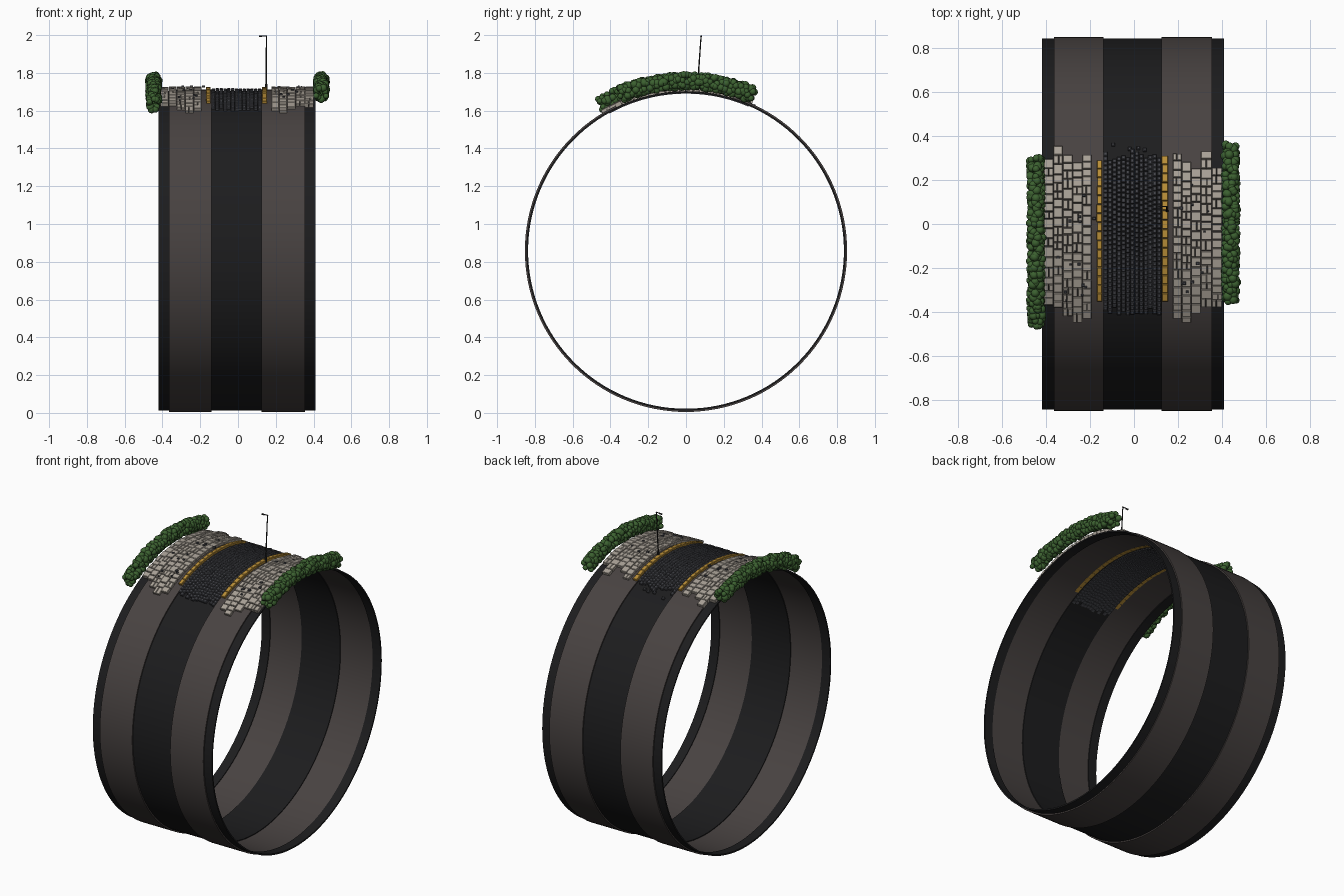
import bpy, bmesh, random
from math import sin, cos, pi, asin
from mathutils import Vector, Matrix

if "Cube" in bpy.data.objects:
    bpy.data.objects.remove(bpy.data.objects["Cube"])

random.seed(7)
ZC = 0.858   # height of the ring's axis (axis runs along x)


def material(name, color):
    m = bpy.data.materials.new(name)
    m.diffuse_color = (*color, 1)
    m.use_nodes = True
    m.node_tree.nodes["Principled BSDF"].inputs["Base Color"].default_value = m.diffuse_color
    return m


DARK = material("dark_asphalt", (0.012, 0.012, 0.013))
BAND = material("brown_grey", (0.065, 0.055, 0.053))
STONE = material("pale_stone", (0.40, 0.36, 0.31))
COBBLE = material("cobble_grey", (0.06, 0.062, 0.072))
YELLOW = material("yellow_paint", (0.50, 0.28, 0.04))
LEAF = material("leaf_green", (0.045, 0.12, 0.03))
IRON = material("iron", (0.02, 0.02, 0.02))


def polar(x, a, r):
    """Point at angle a from the ring's top (positive towards the back)."""
    return Vector((x, r * sin(a), ZC + r * cos(a)))


def finish(bm, name, mat, smooth=None):
    bmesh.ops.recalc_face_normals(bm, faces=bm.faces[:])
    me = bpy.data.meshes.new(name)
    bm.to_mesh(me)
    bm.free()
    me.materials.append(mat)
    ob = bpy.data.objects.new(name, me)
    bpy.context.collection.objects.link(ob)
    if smooth:
        bpy.context.view_layer.objects.active = ob
        ob.select_set(True)
        bpy.ops.object.shade_smooth_by_angle(angle=smooth)
        ob.select_set(False)
    return ob


def ring(name, x0, x1, r0, r1, mat, n=128):
    bm = bmesh.new()
    prof = [(x0, r0), (x1, r0), (x1, r1), (x0, r1)]
    loops = [[bm.verts.new(polar(x, 2 * pi * i / n, r)) for x, r in prof] for i in range(n)]
    for i in range(n):
        p, q = loops[i], loops[(i + 1) % n]
        for k in range(4):
            l = (k + 1) % 4
            bm.faces.new((p[k], p[l], q[l], q[k]))
    finish(bm, name, mat, 0.6)


def block(bm, x0, x1, a0, a1, r0, r1, c=0.002):
    """Curved paving block with a chamfered top."""
    ca = c / r1
    rows = [(x0, x1, a0, a1, r0), (x0, x1, a0, a1, r1 - c),
            (x0 + c, x1 - c, a0 + ca, a1 - ca, r1)]
    L = [[bm.verts.new(polar(x, a, r)) for x, a in
          ((xa, aa), (xb, aa), (xb, ab), (xa, ab))] for xa, xb, aa, ab, r in rows]
    for lo, hi in zip(L, L[1:]):
        for k in range(4):
            l = (k + 1) % 4
            bm.faces.new((lo[k], lo[l], hi[l], hi[k]))
    bm.faces.new(L[0])
    bm.faces.new(L[-1])


# Ring bands
ring("left_edge_ring", -0.42, -0.362, 0.836, 0.845, DARK)
ring("left_pavement_ring", -0.365, -0.14, 0.841, 0.853, BAND)
ring("road_ring", -0.142, 0.127, 0.836, 0.845, DARK)
ring("right_pavement_ring", 0.125, 0.355, 0.841, 0.853, BAND)
ring("right_edge_ring", 0.352, 0.41, 0.836, 0.845, DARK)


# Pale paving stones: columns of uneven bricks with ragged ends
def paving(name, columns):
    bm = bmesh.new()
    for x0, x1, y0, y1 in columns:
        a, end = asin(y0 / 0.868), asin(y1 / 0.868)
        split = False
        while a < end:
            da = random.uniform(0.036, 0.058)
            top = 0.868 + random.uniform(-0.002, 0.003)
            if random.random() < 0.3:
                m = x0 + (x1 - x0) * random.uniform(0.4, 0.6)
                block(bm, x0 + 0.001, m - 0.001, a, a + da - 0.004, 0.842, top)
                block(bm, m + 0.001, x1 - 0.001, a, a + da - 0.004, 0.842, top - 0.001)
            else:
                block(bm, x0 + 0.001, x1 - 0.001, a, a + da - 0.004, 0.842, top)
            a += da
    finish(bm, name, STONE)


paving("left_paving", [(-0.41, -0.367, -0.37, 0.27), (-0.367, -0.325, -0.38, 0.32),
                       (-0.325, -0.28, -0.42, 0.29), (-0.28, -0.235, -0.45, 0.26),
                       (-0.235, -0.192, -0.43, 0.31)])
paving("right_paving", [(0.176, 0.218, -0.43, 0.31), (0.218, 0.26, -0.45, 0.27),
                        (0.26, 0.305, -0.41, 0.25), (0.305, 0.355, -0.38, 0.31),
                        (0.355, 0.402, -0.38, 0.25)])

# Cobbled road, deep enough to show on the inside of the ring
bm = bmesh.new()
cols, w = 13, 0.265 / 13
for i in range(cols):
    x = -0.14 + i * w
    a = -0.50 + random.uniform(-0.01, 0.05)
    end = 0.36 + random.uniform(-0.03, 0.03)
    while a < end:
        da = random.uniform(0.023, 0.028)
        block(bm, x + 0.001, x + w - 0.001, a, a + da - 0.003, 0.832,
              0.859 + random.uniform(-0.002, 0.002), 0.003)
        a += da
for x, a in ((-0.095, 0.43), (0.02, 0.41), (0.05, 0.40), (-0.02, 0.405)):
    block(bm, x - 0.008, x + 0.008, a, a + 0.018, 0.843, 0.856, 0.003)
finish(bm, "cobbled_road", COBBLE)

# Yellow kerbs
for name, x0, x1, end in (("left_kerb", -0.17, -0.146, 0.345), ("right_kerb", 0.126, 0.154, 0.37)):
    bm = bmesh.new()
    n, a0 = 16, -0.42
    d = (end - a0) / n
    for i in range(n):
        block(bm, x0 + random.uniform(0, 0.003), x1, a0 + i * d, a0 + (i + 1) * d - 0.003,
              0.840, 0.867 + random.uniform(-0.001, 0.001))
    finish(bm, name, YELLOW)

# Loose chips scattered on the paving
bm = bmesh.new()
for i in range(26):
    x = random.choice((-1, 1)) * random.uniform(0.18, 0.36)
    a = random.uniform(-0.42, 0.25)
    s = random.uniform(0.004, 0.008)
    block(bm, x - s, x + s, a - s, a + s, 0.864, 0.872 + s / 2)
finish(bm, "loose_chips", COBBLE)


# Hedges made of overlapping leaf balls around an oval section
def hedge(name, xc, a0, a1):
    bm = bmesh.new()
    steps = int((a1 - a0) / 0.027)
    for i in range(steps + 1):
        a = a0 + (a1 - a0) * i / steps
        for k in range(9):
            t = 2 * pi * (k + random.random()) / 9
            f = random.uniform(0.75, 1.0)
            p = polar(xc + 0.028 * f * cos(t), a + random.uniform(-0.012, 0.012),
                      0.898 + 0.036 * f * sin(t))
            bmesh.ops.create_icosphere(bm, subdivisions=2, radius=random.uniform(0.015, 0.022),
                                       matrix=Matrix.Translation(p))
    finish(bm, name, LEAF, 0.8)


hedge("left_hedge", -0.447, -0.525, 0.325)
hedge("right_hedge", 0.440, -0.39, 0.395)


# Street lamp leaning along the ring's radius
def rod(bm, p, q, r1, r2):
    d = q - p
    m = Matrix.Translation((p + q) / 2) @ d.to_track_quat('Z', 'Y').to_matrix().to_4x4()
    bmesh.ops.create_cone(bm, cap_ends=True, segments=10, radius1=r1, radius2=r2,
                          depth=d.length, matrix=m)


bm = bmesh.new()
A, X = 0.07, 0.15
rod(bm, polar(X, A, 0.845), polar(X, A, 0.885), 0.008, 0.006)
rod(bm, polar(X, A, 0.88), polar(X, A, 1.143), 0.004, 0.003)
rod(bm, polar(X + 0.003, A, 1.141), polar(X - 0.036, A, 1.141), 0.003, 0.003)
rod(bm, polar(X - 0.022, A, 1.139), polar(X - 0.038, A, 1.139), 0.004, 0.005)
finish(bm, "street_lamp", IRON, 0.6)
